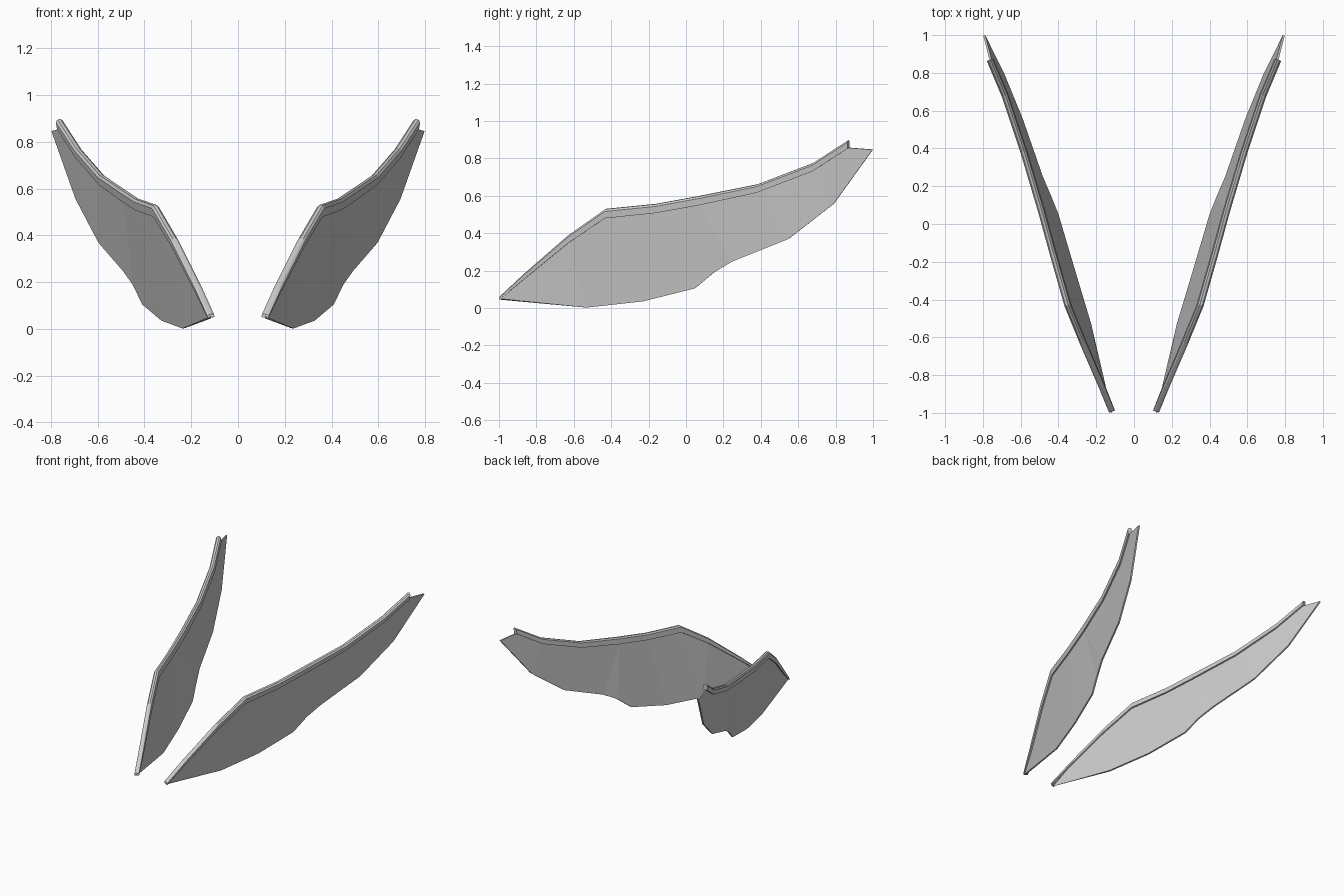
import bpy
import bmesh
from mathutils import Vector

if "Cube" in bpy.data.objects:
    bpy.data.objects.remove(bpy.data.objects["Cube"])

# Rim stations: x, y, top z, rim height
RIM = [(0.118, -0.993, 0.063, 0.015), (0.171, -0.865, 0.183, 0.030),
       (0.273, -0.63, 0.388, 0.042), (0.355, -0.43, 0.529, 0.047),
       (0.432, -0.16, 0.556, 0.046), (0.495, 0.07, 0.598, 0.047),
       (0.587, 0.38, 0.660, 0.042), (0.687, 0.68, 0.775, 0.042),
       (0.766, 0.868, 0.897, 0.042)]
# Free lower edge of the blade
EDGE = [(0.122, -0.993, 0.047), (0.232, -0.53, 0.003), (0.322, -0.23, 0.036),
        (0.405, 0.05, 0.106), (0.445, 0.15, 0.19), (0.488, 0.25, 0.25),
        (0.592, 0.55, 0.37), (0.690, 0.79, 0.557), (0.793, 0.999, 0.847)]
ACROSS = Vector((0.93, -0.32, -0.18)).normalized()
LEAN = 0.18


def make_object(name, bm):
    bmesh.ops.recalc_face_normals(bm, faces=bm.faces[:])
    mesh = bpy.data.meshes.new(name)
    bm.to_mesh(mesh)
    bm.free()
    obj = bpy.data.objects.new(name, mesh)
    bpy.context.collection.objects.link(obj)
    return obj


def mirror(obj):
    mod = obj.modifiers.new("mirror", 'MIRROR')
    mod.use_mirror_merge = False


def rim_point(station, drop, side=0.0):
    x, y, z, h = station
    return Vector((x - LEAN * h * drop, y, z - h * drop)) + ACROSS * side


# Thick bevelled rim swept along the upper edge
bm = bmesh.new()
section = [(0, -0.007), (0, 0.007), (0.22, 0.016), (1, 0.016), (1, -0.016), (0.22, -0.016)]
rings = [[bm.verts.new(rim_point(s, d, w)) for d, w in section] for s in RIM]
n = len(section)
for a, b in zip(rings, rings[1:]):
    for i in range(n):
        j = (i + 1) % n
        bm.faces.new((a[i], a[j], b[j], b[i]))
bm.faces.new(rings[0])
bm.faces.new(rings[-1])
mirror(make_object("blade_rim", bm))

# Thin blade hanging from the rim, bridged between rim and free edge
bm = bmesh.new()
upper = [bm.verts.new(rim_point(s, 0.95)) for s in RIM]
lower = [bm.verts.new(p) for p in EDGE]
pairs = [(0, 0), (1, 0), (2, 1), (3, 1), (4, 2), (5, 3), (5, 4), (5, 5), (6, 6), (7, 7), (8, 8)]
for (u0, l0), (u1, l1) in zip(pairs, pairs[1:]):
    loop = [upper[u0], upper[u1], lower[l1], lower[l0]]
    bm.faces.new(list(dict.fromkeys(loop)))
blade = make_object("blade_panel", bm)
solid = blade.modifiers.new("thickness", 'SOLIDIFY')
solid.thickness = 0.011
solid.offset = 0
mirror(blade)
